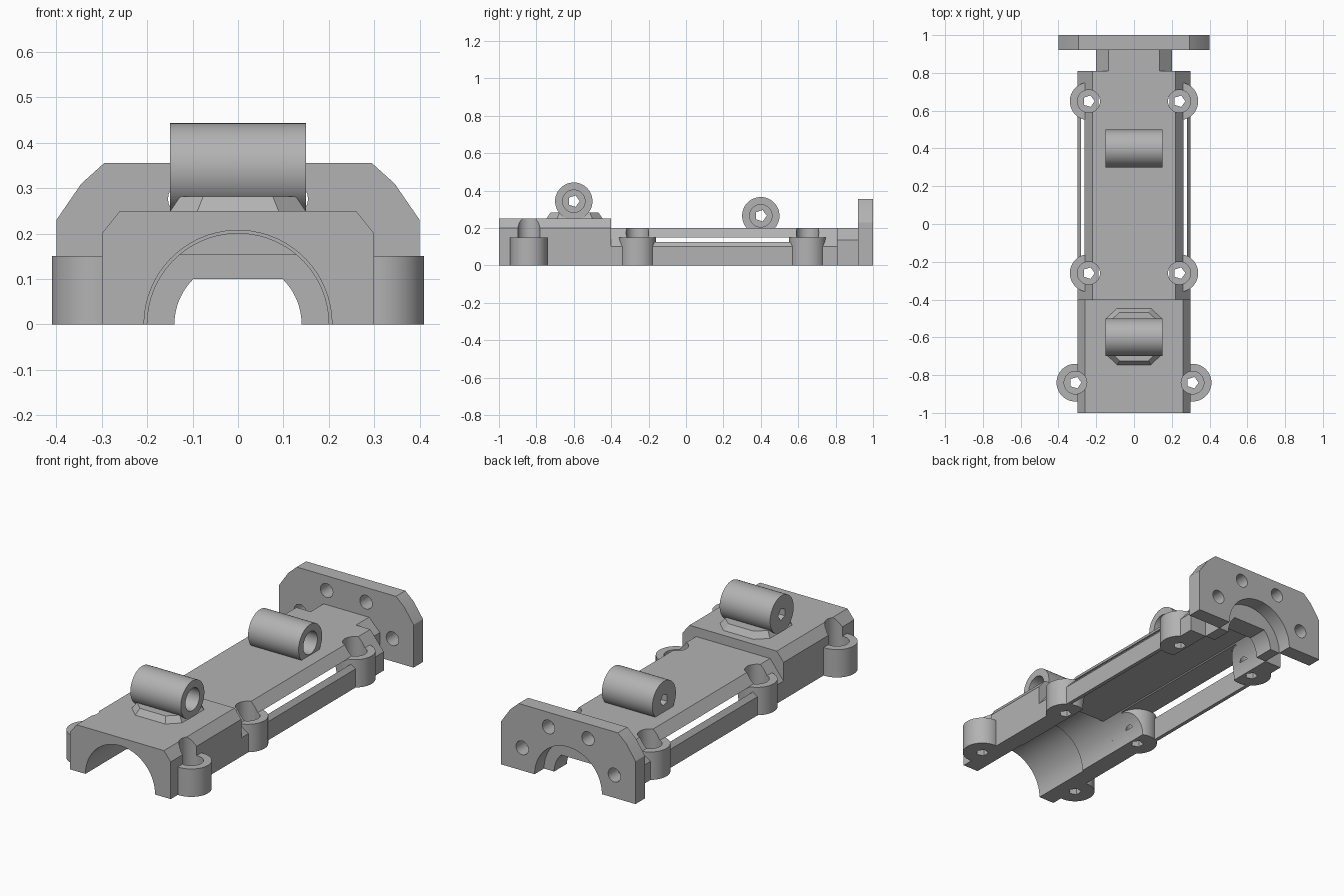
import bpy, bmesh, math

if "Cube" in bpy.data.objects:
    bpy.data.objects.remove(bpy.data.objects["Cube"], do_unlink=True)

grey = bpy.data.materials.new("plain_grey")
grey.use_nodes = True
grey.diffuse_color = (0.45, 0.45, 0.45, 1)
grey.node_tree.nodes["Principled BSDF"].inputs["Base Color"].default_value = (0.45, 0.45, 0.45, 1)

cutters = []


def prism(name, pts, lo, hi, axis, inset=1.0, centre=(0, 0)):
    """Extrude a 2D outline along an axis; inset scales the far end."""
    place = {"x": lambda a, b, t: (t, a, b),
             "y": lambda a, b, t: (a, t, b),
             "z": lambda a, b, t: (a, b, t)}[axis]
    bm = bmesh.new()
    near = [bm.verts.new(place(a, b, lo)) for a, b in pts]
    far = [bm.verts.new(place(centre[0] + (a - centre[0]) * inset,
                              centre[1] + (b - centre[1]) * inset, hi)) for a, b in pts]
    n = len(pts)
    bm.faces.new(near)
    bm.faces.new(far)
    for i in range(n):
        j = (i + 1) % n
        bm.faces.new((near[i], near[j], far[j], far[i]))
    bmesh.ops.recalc_face_normals(bm, faces=bm.faces)
    mesh = bpy.data.meshes.new(name)
    bm.to_mesh(mesh)
    bm.free()
    mesh.materials.append(grey)
    obj = bpy.data.objects.new(name, mesh)
    bpy.context.collection.objects.link(obj)
    return obj


def cutter(*args, **kw):
    obj = prism("cutter", *args, **kw)
    obj.hide_render = True
    cutters.append(obj)
    return obj


def circle(a, b, r, n=48):
    return [(a + r * math.cos(2 * math.pi * i / n), b + r * math.sin(2 * math.pi * i / n))
            for i in range(n)]


def mirrored(half):
    """Close a right-hand outline with its mirror image."""
    return half + [(-x, z) for x, z in reversed(half)]


def arch(r, top):
    """Round arch with a flat ceiling, reaching below the ground."""
    end = math.asin(min(top / r, 0.999))
    arc = [(r * math.cos(end * i / 16), r * math.sin(end * i / 16)) for i in range(17)]
    return mirrored([(r, -0.05)] + arc)


def cut(obj, tools):
    bpy.context.view_layer.objects.active = obj
    for tool in tools:
        mod = obj.modifiers.new("cut", "BOOLEAN")
        mod.operation = "DIFFERENCE"
        mod.solver = "EXACT"
        mod.object = tool
        bpy.ops.object.modifier_apply(modifier=mod.name)


# Main castings
front_block = prism("front_block", mirrored([(0.3, 0), (0.3, 0.2), (0.26, 0.25)]), -1, -0.4, "y")
body = prism("middle_body", mirrored([(0.3, 0), (0.3, 0.1), (0.22, 0.2)]), -0.4, 0.81, "y")
neck = prism("neck", mirrored([(0.2, 0), (0.2, 0.135), (0.135, 0.2)]), 0.81, 0.92, "y")
flange = prism("end_flange", mirrored([(0.4, 0), (0.4, 0.23), (0.345, 0.31), (0.295, 0.355)]),
               0.92, 1, "y")

# Underside bores and the open tray whose sides break through as slots
body_bore = cutter(arch(0.2, 0.153), -0.45, 0.85, "y")
tray = cutter([(-0.28, -0.26), (0.28, -0.26), (0.28, 0.65), (-0.28, 0.65)], -0.05, 0.148, "z")
cut(front_block, [cutter(arch(0.207, 0.207), -1.05, -0.65, "y"),
                  cutter(arch(0.2, 0.2), -0.7, -0.35, "y")])
cut(body, [body_bore, tray])
cut(neck, [cutter(arch(0.14, 0.1), 0.75, 0.95, "y")])

# Flange opening and bolt circle
flange_cuts = [cutter(arch(0.2, 0.2), 0.9, 1.05, "y")]
for degrees in (24, 67, 113, 156):
    a = math.radians(degrees)
    flange_cuts.append(cutter(circle(0.3 * math.cos(a), 0.3 * math.sin(a), 0.037, 24), 0.9, 1.05, "y"))
cut(flange, flange_cuts)

# Screw bosses, each a cup with a small five-sided through hole
rounded = []
for x, y, label, host in ((0.31, -0.84, "front", front_block),
                          (0.24, -0.26, "middle", body),
                          (0.24, 0.65, "rear", body)):
    for side, word in ((1, "left"), (-1, "right")):
        cx = x * side
        boss = prism(f"{label}_{word}_screw_boss", circle(cx, y, 0.1), 0, 0.15, "z")
        cup = cutter(circle(cx, y, 0.06), 0.07, 0.4, "z")
        hole = cutter(circle(cx, y, 0.032, 5), -0.05, 0.2, "z")
        cut(boss, [cup, hole] + ([body_bore] if host is body else []))
        cut(host, [cup, hole])
        rounded.append(boss)

# Pivot barrels lying across the top, counterbored from the left
for y, z, label in ((-0.6, 0.343, "front"), (0.4, 0.265, "rear")):
    barrel = prism(f"{label}_pivot_barrel", circle(y, z, 0.1), -0.15, 0.15, "x")
    cut(barrel, [cutter(circle(y, z, 0.06), -0.08, 0.2, "x"),
                 cutter(circle(y, z, 0.032, 5), -0.2, 0.2, "x")])
    rounded.append(barrel)

# Low saddle under the front barrel
outline = [(0.09, -0.445), (0.15, -0.5), (0.15, -0.69), (0.09, -0.747)]
saddle = prism("barrel_saddle", mirrored(outline), 0.248, 0.282, "z", inset=0.85, centre=(0, -0.596))

for tool in cutters:
    bpy.data.objects.remove(tool, do_unlink=True)

# Smooth the curved walls and keep the machined edges crisp
bpy.ops.object.select_all(action="DESELECT")
for obj in rounded + [front_block, body, neck, flange]:
    obj.select_set(True)
bpy.context.view_layer.objects.active = body
bpy.ops.object.shade_smooth_by_angle(angle=math.radians(30))
